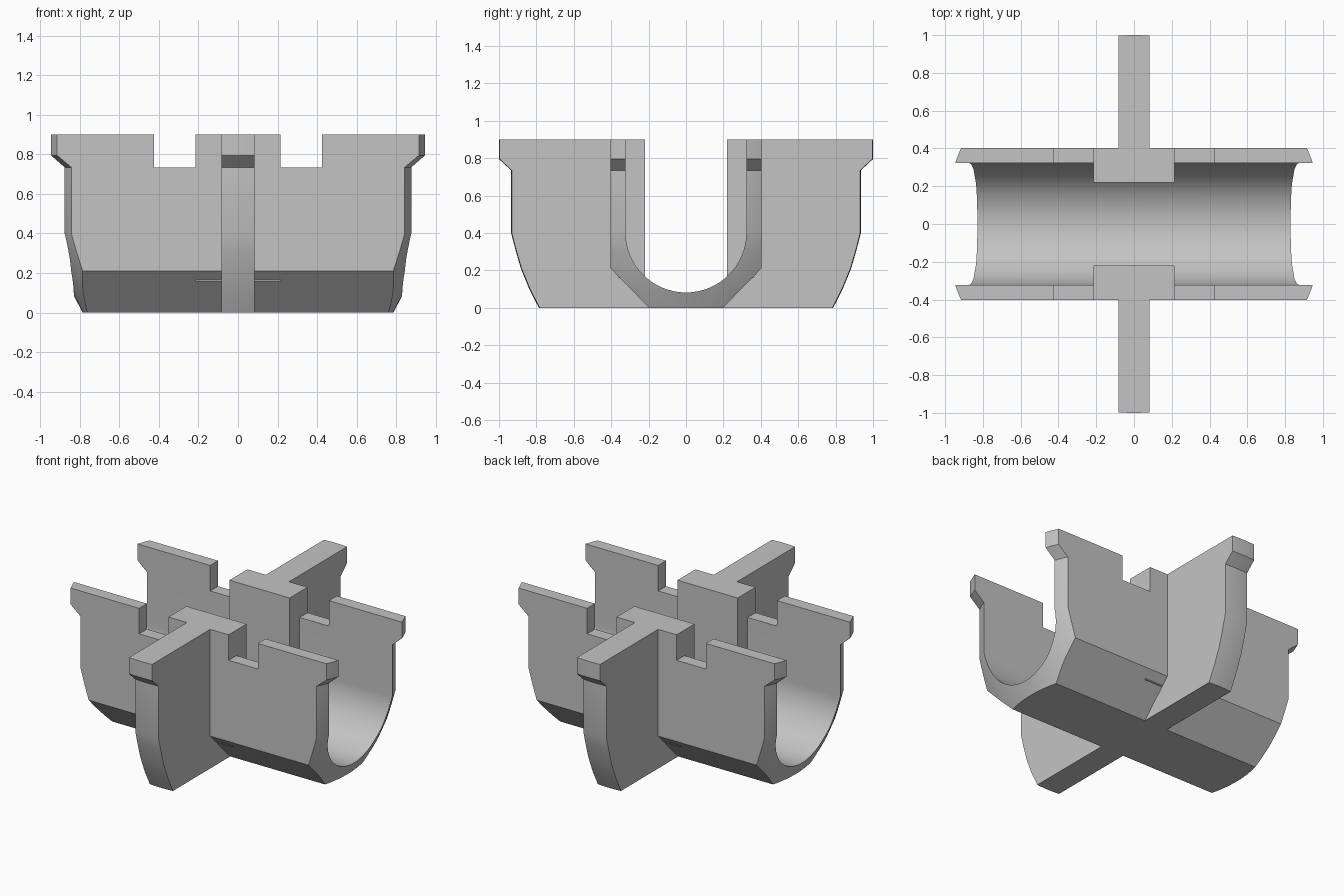
import bpy, bmesh, math

cube = bpy.data.objects.get("Cube")
if cube:
    bpy.data.objects.remove(cube, do_unlink=True)

grey = bpy.data.materials.new("plain grey")
grey.use_nodes = True
colour = (0.55, 0.55, 0.55, 1)
grey.diffuse_color = colour
grey.node_tree.nodes["Principled BSDF"].inputs["Base Color"].default_value = colour


def finish(name, bm):
    bmesh.ops.recalc_face_normals(bm, faces=bm.faces[:])
    mesh = bpy.data.meshes.new(name)
    bm.to_mesh(mesh)
    bm.free()
    mesh.materials.append(grey)
    obj = bpy.data.objects.new(name, mesh)
    bpy.context.collection.objects.link(obj)
    return obj


def prism(name, profile, half_x, mid_x=0):
    """Extrude a (y, z) profile along x."""
    bm = bmesh.new()
    face = bm.faces.new([bm.verts.new((mid_x - half_x, y, z)) for y, z in profile])
    new = bmesh.ops.extrude_face_region(bm, geom=[face])["geom"]
    verts = [v for v in new if isinstance(v, bmesh.types.BMVert)]
    bmesh.ops.translate(bm, verts=verts, vec=(2 * half_x, 0, 0))
    return finish(name, bm)


def lathe(name, profile, steps=160):
    """Solid of revolution from an (r, z) profile, capped at both ends."""
    bm = bmesh.new()
    rings = [[bm.verts.new((r * math.cos(math.tau * i / steps),
                            r * math.sin(math.tau * i / steps), z))
              for i in range(steps)] for r, z in profile]
    for low, high in zip(rings, rings[1:]):
        for i in range(steps):
            j = (i + 1) % steps
            bm.faces.new((low[i], low[j], high[j], high[i]))
    bm.faces.new(rings[0])
    bm.faces.new(rings[-1])
    return finish(name, bm)


def combine(target, tool, operation):
    mod = target.modifiers.new(operation.lower(), 'BOOLEAN')
    mod.operation, mod.solver, mod.object = operation, 'EXACT', tool
    bpy.context.view_layer.objects.active = target
    bpy.ops.object.modifier_apply(modifier=mod.name)
    bpy.data.objects.remove(tool, do_unlink=True)


def rect(y0, y1, z0, z1):
    return [(y0, z0), (y1, z0), (y1, z1), (y0, z1)]


# Trough: U section with chamfered lower corners
WALL, BORE, AXIS = 0.403, 0.323, 0.405
outer = [(-WALL, 1), (-WALL, 0.21), (-0.1, -0.1), (0.1, -0.1), (WALL, 0.21), (WALL, 1)]
arc = [(BORE * math.cos(math.pi * i / 64), AXIS - BORE * math.sin(math.pi * i / 64))
       for i in range(65)]
cradle = prism("cradle", outer + [(BORE, 1)] + arc + [(-BORE, 1)], 1.2)

# Notches in the wall tops
for side in (-1, 1):
    combine(cradle, prism("notch", rect(-0.6, 0.6, 0.735, 1.1), 0.105, side * 0.32), 'DIFFERENCE')

# Inner guide blocks and outer fins, front and back
fin = [(1.2, -0.1), (1.2, 1), (0.3, 1), (0.3, 0.17), (0.1, 0.04), (0.05, -0.1)]
for side in (-1, 1):
    block = [(side * y, z) for y, z in rect(0.22, 0.36, 0.16, 1)]
    combine(cradle, prism("guide_block", block, 0.215), 'UNION')
    combine(cradle, prism("fin", [(side * y, z) for y, z in fin], 0.083), 'UNION')

# Trim everything to a round tapered outline with a lip at the top
outline = [(0.787, 0), (0.838, 0.1), (0.883, 0.21), (0.912, 0.31), (0.935, 0.4),
           (0.935, 0.735), (1, 0.795), (1, 0.9)]
combine(cradle, lathe("round_outline", outline), 'INTERSECT')

# Smooth curved faces, keep hard edges
bpy.ops.object.select_all(action='DESELECT')
cradle.select_set(True)
bpy.context.view_layer.objects.active = cradle
bpy.ops.object.shade_smooth_by_angle(angle=math.radians(25))
